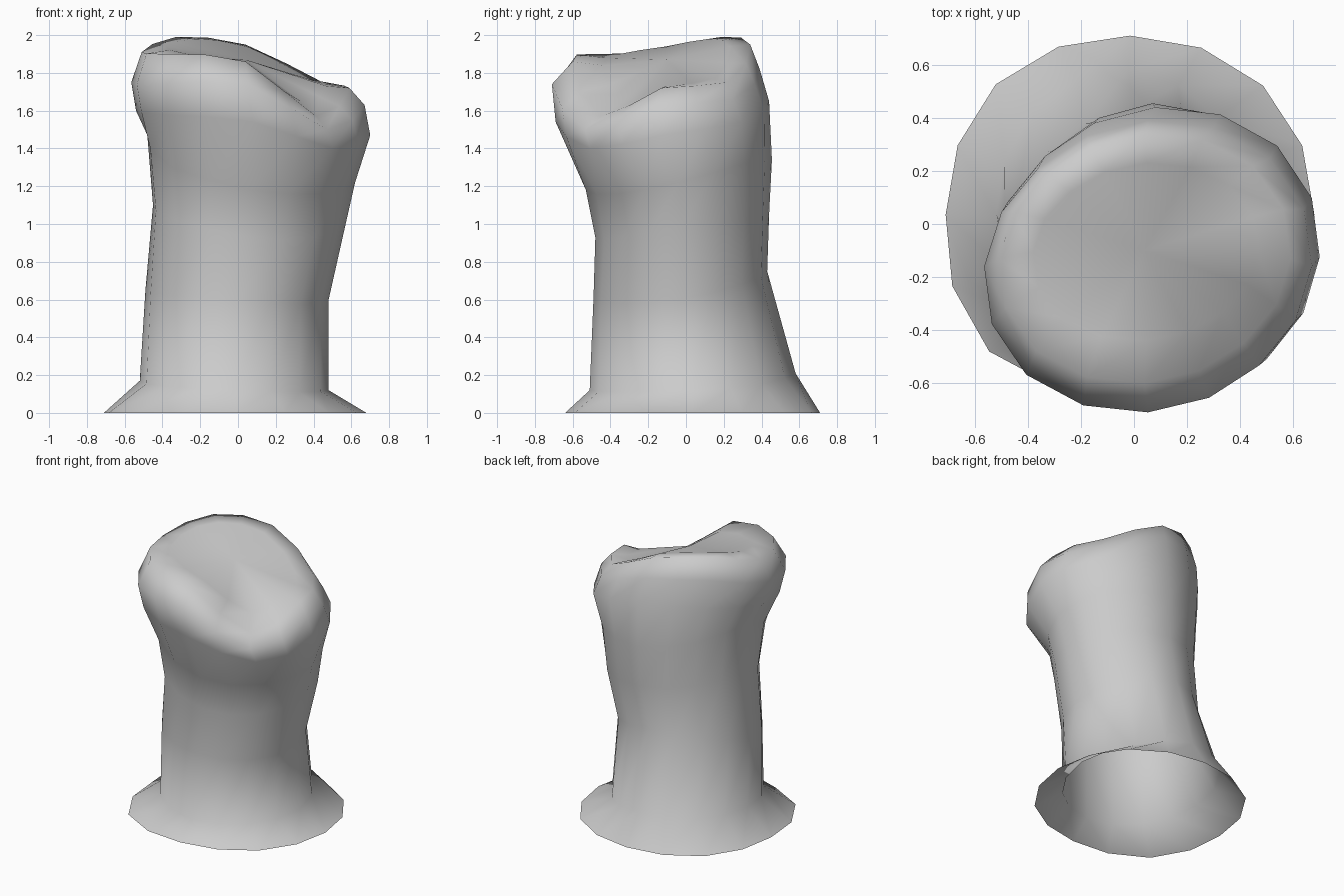
import bpy, bmesh
from math import sin, cos, pi

if "Cube" in bpy.data.objects:
    bpy.data.objects.remove(bpy.data.objects["Cube"])

SIDES = 16
# Bulge of the outline toward NE, NW, SW, SE for each zone
FOOT = (1.02, 1.03, 1.08, 1.01)
ANKLE = (.95, 1.02, 1.01, .98)
TRUNK = (1.0, .93, 1.03, .98)
WAIST = (1.0, .93, 1.08, .96)
NECK = (.99, .93, 1.08, .93)
HEAD = (1.05, .95, 1.05, .96)
# Each ring: zone, (left x, right x, front y, back y), heights at E, NE, N, NW, W, SW, S, SE
RINGS = [
    (FOOT, (-.71, .68, -.64, .71), [0] * 8),
    (ANKLE, (-.52, .48, -.51, .58), [.12, .15, .21, .19, .17, .14, .12, .11]),
    (TRUNK, (-.49, .48, -.49, .43), [.60, .68, .75, .70, .65, .62, .60, .58]),
    (WAIST, (-.45, .57, -.48, .44), [1.0, 1.02, 1.05, 1.08, 1.1, 1.02, .93, .93]),
    (NECK, (-.48, .62, -.53, .455), [1.22, 1.32, 1.34, 1.40, 1.47, 1.30, 1.18, 1.16]),
    (HEAD, (-.54, .70, -.69, .44), [1.47, 1.54, 1.65, 1.65, 1.60, 1.58, 1.54, 1.40]),
    (HEAD, (-.565, .67, -.71, .39), [1.63, 1.66, 1.82, 1.84, 1.75, 1.74, 1.74, 1.50]),
    (HEAD, (-.51, .59, -.60, .34), [1.72, 1.75, 1.95, 1.99, 1.91, 1.90, 1.86, 1.57]),
    (HEAD, (-.38, .47, -.44, .23), [1.73, 1.77, 1.94, 1.98, 1.94, 1.90, 1.84, 1.65]),
]


def smooth_value(vals, i):
    """Smoothly interpolate 8 compass values to 16 sides."""
    k = i // 2
    if i % 2 == 0:
        return vals[k]
    a, b, c, d = (vals[(k + n) % 8] for n in (-1, 0, 1, 2))
    return (9 * (b + c) - (a + d)) / 16


def ring(bm, zone, ext, zs):
    x0, x1, y0, y1 = ext
    cx, cy, rx, ry = (x0 + x1) / 2, (y0 + y1) / 2, (x1 - x0) / 2, (y1 - y0) / 2
    bulge = [v for d in zone for v in (1, d)]
    verts = []
    for i in range(SIDES):
        a, s = 2 * pi * i / SIDES, smooth_value(bulge, i)
        verts.append(bm.verts.new((cx + rx * s * cos(a), cy + ry * s * sin(a),
                                   smooth_value(zs, i))))
    return verts


# Trunk skin, open underneath
bm = bmesh.new()
loops = [ring(bm, *r) for r in RINGS]
for lo, hi in zip(loops, loops[1:]):
    for i in range(SIDES):
        j = (i + 1) % SIDES
        bm.faces.new((lo[i], lo[j], hi[j], hi[i]))

# Sloping cut surface closed with a fan
center = bm.verts.new((.04, -.1, 1.87))
for i in range(SIDES):
    bm.faces.new((loops[-1][i], loops[-1][(i + 1) % SIDES], center))

for f in bm.faces:
    f.smooth = True
mesh = bpy.data.meshes.new("tree_stump")
bm.to_mesh(mesh)
bm.free()
stump = bpy.data.objects.new("tree_stump", mesh)
bpy.context.collection.objects.link(stump)
